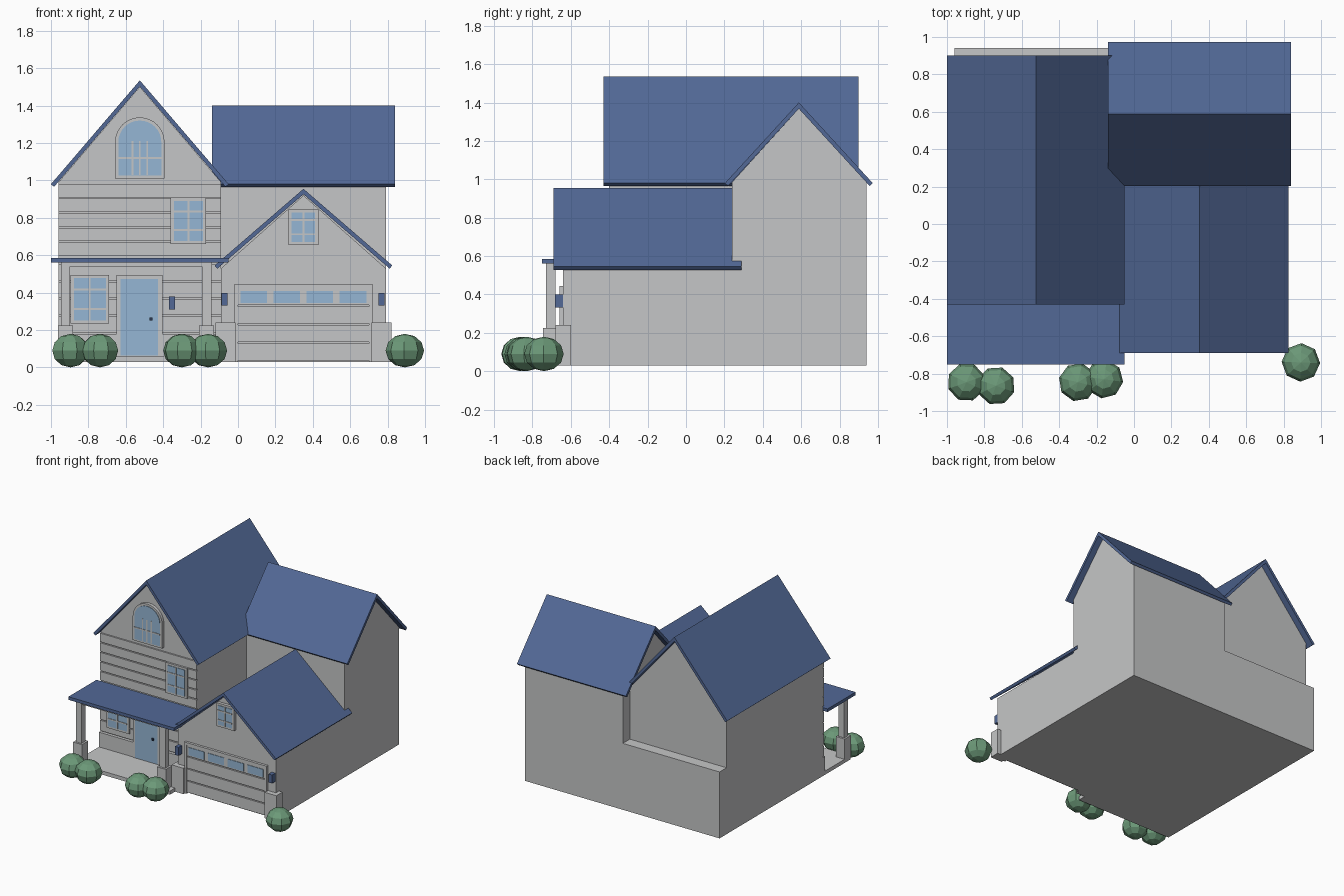
import bpy
import bmesh
from math import pi, sin, cos

if "Cube" in bpy.data.objects:
    bpy.data.objects.remove(bpy.data.objects["Cube"])


def material(name, rgb):
    m = bpy.data.materials.new(name)
    m.use_nodes = True
    m.diffuse_color = (*rgb, 1)
    m.node_tree.nodes["Principled BSDF"].inputs["Base Color"].default_value = (*rgb, 1)
    return m


WALL = material("pale grey", (0.56, 0.565, 0.57))
ROOF = material("slate blue", (0.085, 0.14, 0.305))
GLASS = material("light blue", (0.3, 0.47, 0.66))
LEAF = material("leaf green", (0.15, 0.32, 0.19))
DARK = material("dark navy", (0.02, 0.035, 0.08))


def prism(axis, pts, a, b):
    """Profile in (x, z) swept along y, or in (y, z) swept along x."""
    place = (lambda p, t: (p[0], t, p[1])) if axis == "y" else (lambda p, t: (t, p[0], p[1]))
    return [[place(p, t) for p in pts] for t in (a, b)]


def box(x0, x1, y0, y1, z0, z1):
    return prism("y", [(x0, z0), (x1, z0), (x1, z1), (x0, z1)], y0, y1)


def part(name, mat, *solids):
    bm = bmesh.new()
    for lower, upper in solids:
        lo = [bm.verts.new(p) for p in lower]
        hi = [bm.verts.new(p) for p in upper]
        bm.faces.new(lo)
        bm.faces.new(hi[::-1])
        for i in range(len(lo)):
            j = (i + 1) % len(lo)
            bm.faces.new((lo[i], hi[i], hi[j], lo[j]))
    bmesh.ops.recalc_face_normals(bm, faces=bm.faces)
    mesh = bpy.data.meshes.new(name)
    bm.to_mesh(mesh)
    bm.free()
    mesh.materials.append(mat)
    ob = bpy.data.objects.new(name, mesh)
    bpy.context.collection.objects.link(ob)
    return ob


def gable_wall(name, axis, mid, half, eave, peak, a, b):
    pts = [(mid - half, 0.03), (mid + half, 0.03), (mid + half, eave), (mid, peak), (mid - half, eave)]
    part(name, WALL, prism(axis, pts, a, b))


def gable_roof(name, axis, mid, half, eave, peak, a, b, t=0.022):
    # Chevron profile with ends cut square to the slope
    rise = peak - eave
    length = (half ** 2 + rise ** 2) ** 0.5
    dx, dz = t * rise / length, t * half / length
    pts = [(mid - half, eave), (mid, peak), (mid + half, eave),
           (mid + half - dx, eave - dz), (mid, peak - t * length / half), (mid - half + dx, eave - dz)]
    part(name, ROOF, prism(axis, pts, a, b))


# House walls
MAIN, GARAGE = -0.39, -0.64
gable_wall("main_wall", "y", -0.525, 0.435, 0.99, 1.5, MAIN, 0.85)
gable_wall("wing_wall", "x", 0.59, 0.35, 0.985, 1.37, -0.09, 0.79)
gable_wall("garage_wall", "y", 0.35, 0.44, 0.53, 0.92, GARAGE, 0.3)
part("rear_lower_wall", WALL, box(-0.96, 0.0, 0.8, 0.94, 0.03, 0.57))

# Roofs
gable_roof("main_roof", "y", -0.525, 0.475, 0.98, 1.535, -0.43, 0.9)
gable_roof("wing_roof", "x", 0.588, 0.385, 0.98, 1.4, -0.14, 0.84)
gable_roof("garage_roof", "y", 0.35, 0.475, 0.545, 0.955, -0.69, 0.29)
part("porch_roof", ROOF, box(-1.0, -0.05, -0.75, MAIN, 0.56, 0.585))

# Porch floor, posts and stone skirting
part("porch_floor", WALL, box(-0.96, -0.09, -0.745, MAIN, 0.03, 0.06))
for side, x in (("right", -0.922), ("left", -0.168)):
    part("porch_post_" + side, WALL,
         box(x - 0.04, x + 0.04, -0.745, -0.665, 0.05, 0.225),
         box(x - 0.025, x + 0.025, -0.73, -0.68, 0.225, 0.56))
part("porch_beam", WALL, box(-0.945, -0.14, -0.725, -0.685, 0.54, 0.56))
part("wall_skirting", WALL, box(-0.96, -0.65, MAIN - 0.025, MAIN, 0.06, 0.18),
     box(-0.405, -0.09, MAIN - 0.025, MAIN, 0.06, 0.18))
part("garage_pillar_bases", WALL,
     *[box(x - 0.053, x + 0.053, -0.68, -0.6, 0.03, 0.24) for x in (-0.067, 0.768)])


# Horizontal boards
def boards(name, x0, x1, y, z0, z1, count):
    step = (z1 - z0) / count
    part(name, WALL, *[box(x0, x1, y - 0.012, y, z0 + i * step + 0.008, z0 + (i + 1) * step)
                       for i in range(count)])


boards("upper_siding", -0.96, -0.09, MAIN, 0.59, 0.98, 5)
boards("lower_siding", -0.96, -0.09, MAIN, 0.18, 0.55, 4)


# Windows
def window(name, x0, x1, z0, z1, y):
    f = 0.017
    front = y - 0.024
    part(name + "_frame", WALL, box(x0, x1, front, y, z0, z1))
    part(name + "_glass", GLASS, box(x0 + f, x1 - f, front - 0.004, front, z0 + f, z1 - f))
    mid, h = (x0 + x1) / 2, (z1 - z0) / 6
    part(name + "_bars", WALL, box(mid - 0.005, mid + 0.005, front - 0.008, front, z0 + f, z1 - f),
         *[box(x0 + f, x1 - f, front - 0.008, front, z - 0.005, z + 0.005)
           for z in (z0 + 1.8 * h, z1 - 1.8 * h)])


window("upper_window", -0.36, -0.17, 0.66, 0.908, MAIN)
window("porch_window", -0.895, -0.69, 0.235, 0.495, MAIN)
window("garage_window", 0.27, 0.43, 0.655, 0.845, GARAGE)


# Arched gable window
def arch(r, bottom):
    x, spring = -0.525, 1.205
    curve = [(x + r * cos(pi * i / 16), spring + r * sin(pi * i / 16)) for i in range(17)]
    return [(x - r, bottom), (x + r, bottom)] + curve


part("arched_window_frame", WALL, prism("y", arch(0.132, 1.01), MAIN - 0.024, MAIN))
part("arched_window_glass", GLASS, prism("y", arch(0.115, 1.025), MAIN - 0.028, MAIN - 0.024))
part("arched_window_bars", WALL, box(-0.64, -0.41, MAIN - 0.032, MAIN - 0.024, 1.115, 1.125),
     *[box(x - 0.005, x + 0.005, MAIN - 0.032, MAIN - 0.024, 1.03, 1.21)
       for x in (-0.565, -0.525, -0.485)])

# Front door
part("door_frame", WALL, box(-0.65, -0.405, MAIN - 0.03, MAIN, 0.06, 0.495))
part("front_door", GLASS, box(-0.628, -0.428, MAIN - 0.036, MAIN - 0.03, 0.065, 0.472))
part("door_knob", DARK, box(-0.472, -0.456, MAIN - 0.05, MAIN - 0.036, 0.252, 0.268))

# Garage door
part("garage_door_trim", WALL, box(-0.02, 0.0, -0.66, GARAGE, 0.03, 0.445),
     box(0.7, 0.72, -0.66, GARAGE, 0.03, 0.445), box(0.0, 0.7, -0.66, GARAGE, 0.425, 0.445))
boards("garage_door_panels", 0.0, 0.7, GARAGE, 0.03, 0.425, 4)
part("garage_door_glass", GLASS,
     *[box(x, x + 0.142, GARAGE - 0.016, GARAGE - 0.012, 0.345, 0.408)
       for x in (0.013, 0.19, 0.367, 0.544)])

# Wall lamps
for name, x, y, z in (("door_lamp", -0.353, MAIN, 0.345),
                      ("garage_lamp_right", -0.073, GARAGE, 0.365),
                      ("garage_lamp_left", 0.768, GARAGE, 0.365)):
    part(name, ROOF, box(x - 0.016, x + 0.016, y - 0.042, y, z - 0.034, z + 0.034))

# Round bushes
for i, (x, y) in enumerate([(-0.896, -0.846), (-0.738, -0.865), (-0.3, -0.846),
                            (-0.16, -0.83), (0.892, -0.74)]):
    bm = bmesh.new()
    bmesh.ops.create_uvsphere(bm, u_segments=8, v_segments=6, radius=0.103)
    mesh = bpy.data.meshes.new("bush")
    bm.to_mesh(mesh)
    bm.free()
    mesh.materials.append(LEAF)
    bush = bpy.data.objects.new("bush_%d" % (i + 1), mesh)
    bush.location = (x, y, 0.09)
    bush.scale = (1, 1, 0.87)
    bush.rotation_euler.z = 0.35 + 0.1 * i
    bpy.context.collection.objects.link(bush)
